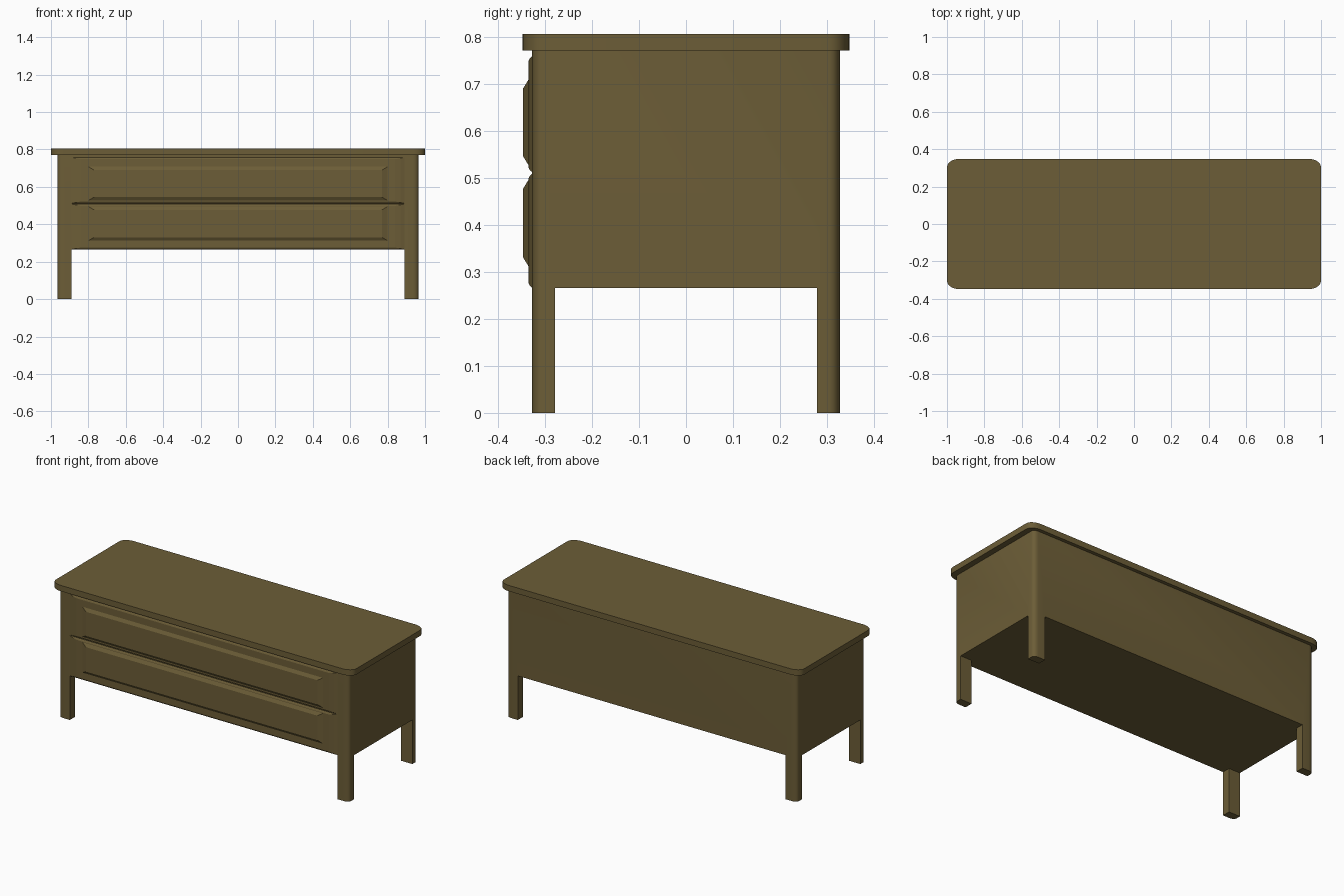
import bpy
import bmesh
import math

cube = bpy.data.objects.get("Cube")
if cube:
    bpy.data.objects.remove(cube, do_unlink=True)

# One wood colour for everything
wood = bpy.data.materials.new("olive_brown_wood")
wood.use_nodes = True
wood.diffuse_color = (0.15, 0.11, 0.038, 1)
bsdf = wood.node_tree.nodes["Principled BSDF"]
bsdf.inputs["Base Color"].default_value = wood.diffuse_color
bsdf.inputs["Roughness"].default_value = 0.8


def loft(name, rings):
    """Skin a stack of equal-length point rings and cap both ends."""
    bm = bmesh.new()
    loops = [[bm.verts.new(p) for p in ring] for ring in rings]
    n = len(loops[0])
    for a, b in zip(loops, loops[1:]):
        for i in range(n):
            j = (i + 1) % n
            bm.faces.new((a[i], a[j], b[j], b[i]))
    bm.faces.new(loops[0])
    bm.faces.new(loops[-1])
    bmesh.ops.recalc_face_normals(bm, faces=bm.faces)
    mesh = bpy.data.meshes.new(name)
    bm.to_mesh(mesh)
    bm.free()
    mesh.materials.append(wood)
    obj = bpy.data.objects.new(name, mesh)
    bpy.context.collection.objects.link(obj)
    return obj


def rounded_slab(name, hx, hy, rx, ry, z0, z1, steps):
    """Vertical prism with elliptical rounded corners."""
    outline = []
    for k, (sx, sy) in enumerate(((1, 1), (-1, 1), (-1, -1), (1, -1))):
        for i in range(steps + 1):
            a = math.pi / 2 * (k + i / steps)
            outline.append((sx * (hx - rx) + rx * math.cos(a),
                            sy * (hy - ry) + ry * math.sin(a)))
    return loft(name, [[(x, y, z) for x, y in outline] for z in (z0, z1)])


def box(name, hx, hy, z0, z1):
    pts = [(-hx, -hy), (hx, -hy), (hx, hy), (-hx, hy)]
    return loft(name, [[(x, y, z) for x, y in pts] for z in (z0, z1)])


def activate(obj):
    bpy.ops.object.select_all(action='DESELECT')
    obj.select_set(True)
    bpy.context.view_layer.objects.active = obj


def drawer_front(name, z0, z1, panel0, panel1):
    """Softly bevelled board with a raised, chamfered centre panel."""
    sections = [  # half width, bottom, top, depth
        (0.89, z0, z1, -0.31),
        (0.89, z0, z1, -0.327),
        (0.87, z0 + 0.004, z1 - 0.004, -0.332),
        (0.84, z0 + 0.010, z1 - 0.010, -0.335),
        (0.80, panel0, panel1, -0.335),
        (0.77, panel0 + 0.018, panel1 - 0.018, -0.346),
    ]
    return loft(name, [[(-w, y, a), (w, y, a), (w, y, b), (-w, y, b)]
                       for w, a, b, y in sections])


# Table top
table_top = rounded_slab("table_top", 1, 0.348, 0.065, 0.045, 0.77, 0.805, 6)

# Cabinet with corner posts, opened up below to leave four legs
cabinet = rounded_slab("cabinet_and_legs", 0.965, 0.327, 0.03, 0.022, 0, 0.77, 4)
cutters = [box("gap_cutter_long", 0.89, 0.5, -0.1, 0.265),
           box("gap_cutter_short", 1.2, 0.278, -0.1, 0.265)]
activate(cabinet)
for cutter in cutters:
    cutter.hide_render = True
    mod = cabinet.modifiers.new("leg_gap", 'BOOLEAN')
    mod.operation = 'DIFFERENCE'
    mod.solver = 'EXACT'
    mod.object = cutter
    bpy.ops.object.modifier_apply(modifier=mod.name)
for cutter in cutters:
    bpy.data.objects.remove(cutter, do_unlink=True)

# Two drawers
drawer_front("upper_drawer", 0.512, 0.758, 0.527, 0.708)
drawer_front("lower_drawer", 0.266, 0.508, 0.312, 0.495)

# Soft rounded corners, crisp edges
for obj in (table_top, cabinet):
    activate(obj)
    bpy.ops.object.shade_smooth_by_angle(angle=math.radians(35))
